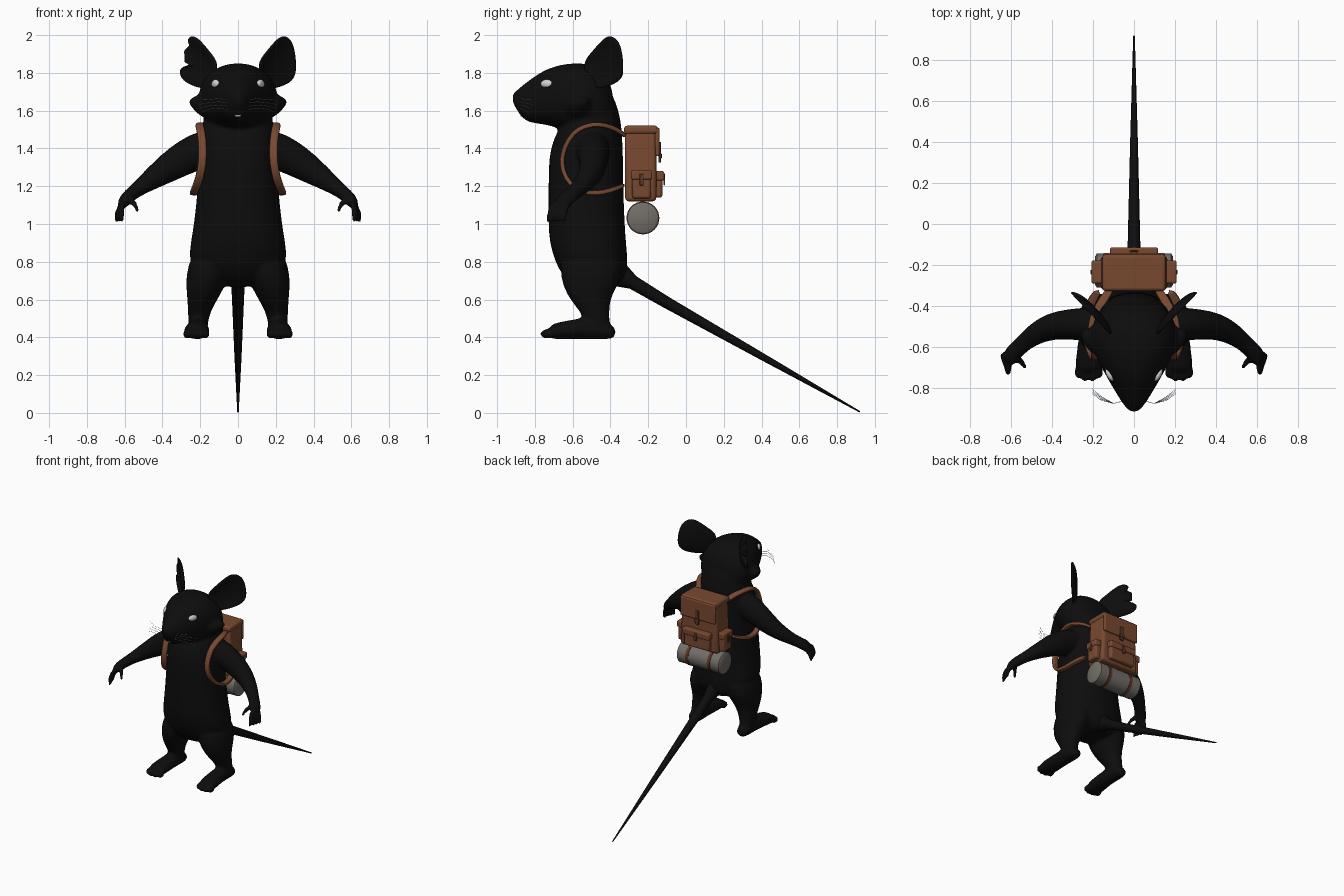
import bpy, bmesh, math
from mathutils import Vector, Matrix

cube = bpy.data.objects.get("Cube")
if cube:
    bpy.data.objects.remove(cube, do_unlink=True)


def material(name, *rgb):
    m = bpy.data.materials.new(name)
    m.use_nodes = True
    m.diffuse_color = (*rgb, 1)
    shader = m.node_tree.nodes["Principled BSDF"]
    shader.inputs["Base Color"].default_value = (*rgb, 1)
    shader.inputs["Roughness"].default_value = 0.8
    return m


FUR = material("black fur", .004, .004, .004)
LEATHER = material("brown leather", .19, .066, .03)
TRIM = material("dark leather", .11, .038, .018)
CLOTH = material("grey blanket", .17, .155, .14)
WHITE = material("pale white", .65, .65, .65)

X, Y, Z = Vector((1, 0, 0)), Vector((0, 1, 0)), Vector((0, 0, 1))


def loft(bm, sections, side=1, frame=None, ref=Y, n=20, power=2, closed=False):
    """Skin rings (x, y, z, a, b); frame fixes the ring axes, else they follow the path."""
    pts = [Vector((side * s[0], s[1], s[2])) for s in sections]
    rings, last = [], len(pts) - 1
    for i, (p, s) in enumerate(zip(pts, sections)):
        if frame:
            u, v = frame
        else:
            t = pts[(i + 1) % len(pts) if closed else min(i + 1, last)] - pts[i - 1 if closed else max(i - 1, 0)]
            t.normalize()
            v = (ref - t * ref.dot(t)).normalized()
            u = v.cross(t)
        ring = []
        for k in range(n):
            c, w = math.cos(math.tau * k / n), math.sin(math.tau * k / n)
            c = math.copysign(abs(c) ** (2 / power), c)
            w = math.copysign(abs(w) ** (2 / power), w)
            ring.append(bm.verts.new(p + u * c * s[3] + v * w * s[4]))
        rings.append(ring)
    pairs = list(zip(rings, rings[1:])) + ([(rings[-1], rings[0])] if closed else [])
    for r, q in pairs:
        for k in range(n):
            bm.faces.new((r[k], r[(k + 1) % n], q[(k + 1) % n], q[k]))
    if not closed:
        bm.faces.new(rings[0])
        bm.faces.new(rings[-1])


def ball(bm, center, size, turn=0):
    m = Matrix.Translation(center) @ Matrix.Rotation(turn, 4, 'Z') @ Matrix.Diagonal((*size, 1))
    bmesh.ops.create_uvsphere(bm, u_segments=16, v_segments=10, radius=1, matrix=m)


def finish(name, bm, mat, angle=50):
    bmesh.ops.recalc_face_normals(bm, faces=bm.faces)
    me = bpy.data.meshes.new(name)
    bm.to_mesh(me)
    bm.free()
    me.materials.append(mat)
    me.shade_smooth()
    if angle:
        me.set_sharp_from_angle(angle=math.radians(angle))
    ob = bpy.data.objects.new(name, me)
    bpy.context.collection.objects.link(ob)
    return ob


def modifier(ob, kind, **settings):
    m = ob.modifiers.new(kind.title(), kind)
    for key, value in settings.items():
        setattr(m, key, value)


def box(name, center, size, mat, bevel=.012, taper=1):
    bm = bmesh.new()
    bmesh.ops.create_cube(bm, size=1)
    for v in bm.verts:
        if v.co.z > 0:
            v.co.x *= taper
        v.co = Vector(a * b for a, b in zip(v.co, size)) + Vector(center)
    modifier(finish(name, bm, mat), 'BEVEL', width=bevel, segments=3)


# Body: torso, head, limbs fused into one smooth skin
bm = bmesh.new()
torso = [(.66, -.47, .1, .11), (.73, -.485, .22, .175), (.8, -.5, .265, .195),
         (.9, -.52, .255, .205), (1.0, -.527, .235, .205), (1.2, -.53, .215, .2),
         (1.35, -.53, .205, .2), (1.45, -.52, .205, .185), (1.53, -.5, .19, .16),
         (1.62, -.485, .17, .125), (1.72, -.48, .15, .08)]
loft(bm, [(0, y, z, a, b) for z, y, a, b in torso], frame=(X, Y), power=2.2)
head = [(-.92, 1.69, 1.645, .016), (-.9, 1.705, 1.61, .04), (-.86, 1.74, 1.545, .068),
        (-.8, 1.785, 1.53, .105), (-.74, 1.822, 1.525, .14), (-.66, 1.848, 1.5, .185),
        (-.58, 1.855, 1.48, .212), (-.5, 1.85, 1.47, .212), (-.43, 1.8, 1.46, .18),
        (-.38, 1.71, 1.48, .12)]
loft(bm, [(0, y, (t + b) / 2, w, (t - b) / 2) for y, t, b, w in head], frame=(X, Z), power=2.15)
for s in (1, -1):
    # cheek tuft
    loft(bm, [(.13, -.58, 1.63, .1, .09), (.2, -.56, 1.635, .06, .07), (.262, -.53, 1.65, .008, .02)], s)
    # leg and foot
    loft(bm, [(.13, -.5, .86, .12, .17), (.162, -.5, .72, .118, .17), (.183, -.515, .62, .088, .118),
              (.205, -.485, .54, .06, .078), (.212, -.465, .47, .052, .062),
              (.212, -.45, .42, .05, .06)], s, frame=(X, Y))
    loft(bm, [(.212, -.37, .425, .035, .03), (.212, -.42, .435, .055, .047), (.212, -.52, .45, .055, .06),
              (.215, -.6, .442, .062, .052), (.22, -.68, .435, .07, .045),
              (.222, -.73, .427, .066, .036)], s, frame=(X, Z))
    for k in range(4):
        ball(bm, (s * (.17 + .034 * k), -.725 - .014 * (k in (1, 2)), .418), (.02, .035, .026))
    # arm, palm, fingers and thumb
    loft(bm, [(.1, -.5, 1.42, .1, .1), (.22, -.49, 1.385, .1, .085), (.32, -.49, 1.33, .088, .075),
              (.41, -.5, 1.27, .07, .067), (.49, -.54, 1.215, .05, .053), (.55, -.59, 1.17, .037, .042),
              (.6, -.64, 1.13, .036, .048), (.62, -.67, 1.09, .024, .042)], s)
    for k in range(4):
        y = -.635 - .027 * k
        loft(bm, [(.605, y + .015, 1.12, .017, .016), (.638 - .007 * k, y - .005, 1.07, .016, .015),
                  (.647 - .01 * k, y - .012, 1.03, .014, .014), (.64 - .01 * k, y - .016, 1.005, .009, .009)], s, n=10)
    loft(bm, [(.57, -.65, 1.13, .02, .02), (.54, -.69, 1.1, .016, .016),
              (.53, -.705, 1.055, .01, .01)], s, n=10)
body = finish("body", bm, FUR, 0)
modifier(body, 'SUBSURF', levels=1, render_levels=1)
modifier(body, 'REMESH', mode='VOXEL', voxel_size=.011, use_smooth_shade=True)
modifier(body, 'SMOOTH', factor=.5, iterations=5)

# Tail
bm = bmesh.new()
loft(bm, [(0, -.42, .76, .08, .07), (0, -.34, .725, .062, .05), (0, -.28, .69, .037, .036),
          (0, -.1, .583, .031, .031), (0, .4, .3, .019, .019), (0, .92, .006, .004, .004)], ref=X)
finish("tail", bm, FUR, 0)

# Ears: cupped plates leaning out and back, the right one torn
whole = [(.29, 1.97), (.305, 1.91), (.312, 1.84), (.308, 1.79)]
torn = [(.275, 1.97), (.25, 1.945), (.295, 1.925), (.28, 1.885), (.295, 1.855),
        (.245, 1.842), (.312, 1.832), (.312, 1.785)]
for name, s, edge in (("left_ear", 1, whole), ("right_ear", -1, torn)):
    outline = [(.13, 1.74), (.1, 1.85), (.15, 1.91), (.19, 1.96), (.225, 1.995), (.255, 2.0)]
    outline += edge + [(.285, 1.75), (.23, 1.725), (.17, 1.71)]
    bm = bmesh.new()

    def ear_point(x, z, depth=0):
        return bm.verts.new((s * (x - depth), -.66 + 1.05 * x + depth, z))

    rim = [ear_point(x, z) for x, z in outline]
    inner = [ear_point(.21 + (x - .21) * .55, 1.84 + (z - 1.84) * .55, .02) for x, z in outline]
    n = len(rim)
    for k in range(n):
        j = (k + 1) % n
        bm.faces.new((rim[k], rim[j], inner[j], inner[k]))
    bm.faces.new(inner)
    ear = finish(name, bm, FUR, 0)
    modifier(ear, 'SOLIDIFY', thickness=.022, offset=0)
    modifier(ear, 'SUBSURF', levels=2, render_levels=2)

# Eyes, teeth, whiskers
bm = bmesh.new()
for s in (1, -1):
    ball(bm, (s * .119, -.738, 1.742), (.015, .035, .023), -s * .5)
finish("eyes", bm, WHITE)
box("teeth", (0, -.866, 1.575), (.03, .02, .012), WHITE, .003)
bm = bmesh.new()
for s in (1, -1):
    for k in range(4):
        z, r = 1.595 + .017 * k, .0013
        loft(bm, [(.05, -.865, z + .01, r, r), (.1, -.878, z + .018, r, r),
                  (.16, -.862 + .006 * k, z + .012, r, r),
                  (.205, -.83 + .008 * k, z - .008 + .006 * k, r / 2, r / 2)], s, n=4)
finish("whiskers", bm, WHITE)

# Shoulder straps
bm = bmesh.new()
strap = [(.11, -.315, 1.46), (.15, -.37, 1.505), (.19, -.44, 1.526), (.207, -.5, 1.528),
         (.2, -.57, 1.505), (.19, -.625, 1.45), (.186, -.66, 1.36), (.195, -.655, 1.28),
         (.215, -.615, 1.21), (.232, -.55, 1.17), (.236, -.48, 1.16), (.225, -.4, 1.175),
         (.17, -.32, 1.21)]
for s in (1, -1):
    loft(bm, [(*p, .013, .022) for p in strap], s, ref=X, n=12, power=4)
modifier(finish("shoulder_straps", bm, LEATHER), 'SUBSURF', levels=1, render_levels=1)

# Backpack: bag, flap, pockets
box("bag", (0, -.24, 1.31), (.33, .165, .38), LEATHER, .02, .9)
box("bag_lid", (0, -.238, 1.498), (.31, .18, .045), LEATHER, .016)
box("bag_flap", (0, -.152, 1.435), (.305, .022, .15), LEATHER, .008)
box("back_pocket", (0, -.15, 1.205), (.22, .05, .13), LEATHER, .014)
box("back_pocket_flap", (0, -.141, 1.255), (.235, .052, .05), LEATHER, .01)
box("flap_strap", (0, -.139, 1.38), (.03, .012, .11), TRIM, .004)
box("flap_buckle", (0, -.134, 1.36), (.042, .012, .026), TRIM, .004)
box("pocket_strap", (0, -.115, 1.235), (.026, .01, .06), TRIM, .004)
for s, side in ((1, "left"), (-1, "right")):
    box(side + "_pocket", (s * .175, -.235, 1.2), (.055, .1, .13), LEATHER, .014)
    box(side + "_pocket_flap", (s * .178, -.235, 1.26), (.062, .112, .05), LEATHER, .01)
    box(side + "_pocket_strap", (s * .209, -.235, 1.235), (.01, .022, .06), TRIM, .004)

# Bedroll with its two straps
bm = bmesh.new()
ends = [(-.19, .07), (-.182, .083), (.182, .083), (.19, .07)]
loft(bm, [(x, -.228, 1.032, r, r) for x, r in ends], n=32)
finish("bedroll", bm, CLOTH)
bm = bmesh.new()
for s in (1, -1):
    loft(bm, [(s * .095 + d, -.228, 1.032, .087, .087) for d in (-.012, .012)], n=32)
finish("bedroll_straps", bm, TRIM)
